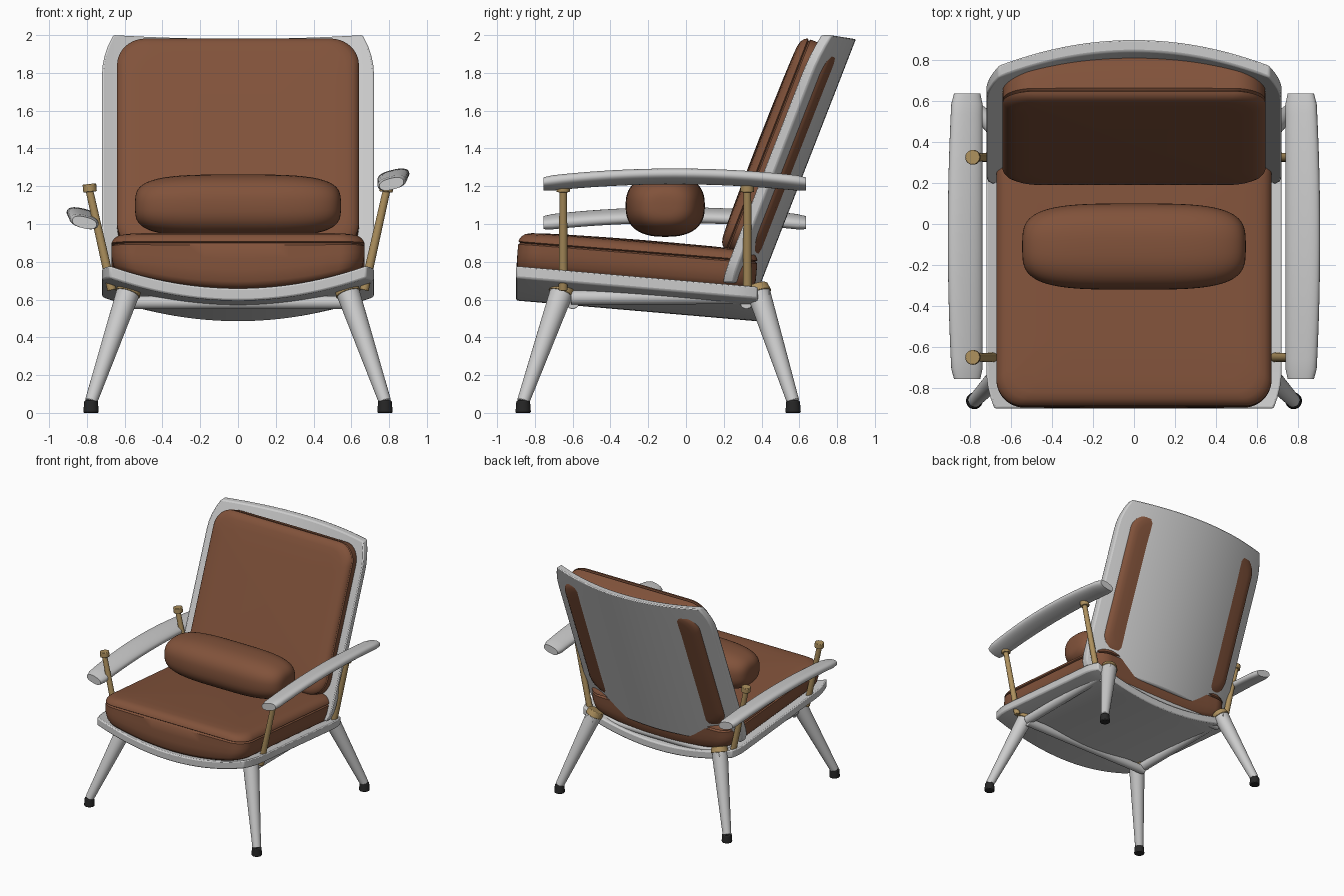
import bpy, bmesh, math
from mathutils import Vector, Matrix

if "Cube" in bpy.data.objects:
    bpy.data.objects.remove(bpy.data.objects["Cube"])


def material(name, rgb):
    m = bpy.data.materials.new(name)
    m.diffuse_color = (*rgb, 1)
    m.use_nodes = True
    m.node_tree.nodes["Principled BSDF"].inputs["Base Color"].default_value = m.diffuse_color
    return m


LEATHER = material("leather", (0.22, 0.085, 0.043))
BRASS = material("brass", (0.42, 0.28, 0.11))
RUBBER = material("rubber", (0.02, 0.02, 0.02))


def finish(bm, name, mat=None, angle=35, bevel=0):
    bmesh.ops.recalc_face_normals(bm, faces=bm.faces)
    me = bpy.data.meshes.new(name)
    bm.to_mesh(me)
    bm.free()
    ob = bpy.data.objects.new(name, me)
    bpy.context.collection.objects.link(ob)
    if mat:
        me.materials.append(mat)
    if bevel:
        b = ob.modifiers.new("bevel", 'BEVEL')
        b.width, b.segments, b.limit_method = bevel, 2, 'ANGLE'
        b.angle_limit = math.radians(50)
    bpy.ops.object.select_all(action='DESELECT')
    ob.select_set(True)
    bpy.context.view_layer.objects.active = ob
    bpy.ops.object.shade_smooth_by_angle(angle=math.radians(angle))
    return ob


def loft(rings):
    """Skin a list of closed point rings and cap both ends."""
    bm = bmesh.new()
    vs = [[bm.verts.new(p) for p in r] for r in rings]
    n = len(vs[0])
    for a, b in zip(vs, vs[1:]):
        for i in range(n):
            j = (i + 1) % n
            bm.faces.new((a[i], a[j], b[j], b[i]))
    bm.faces.new(vs[0])
    bm.faces.new(vs[-1])
    return bm


def rod(name, a, b, r1, r2, mat=None, bevel=0.004):
    a, b = Vector(a), Vector(b)
    d = b - a
    bm = bmesh.new()
    m = Matrix.Translation((a + b) / 2) @ d.to_track_quat('Z', 'Y').to_matrix().to_4x4()
    bmesh.ops.create_cone(bm, cap_ends=True, segments=32, radius1=r1, radius2=r2,
                          depth=d.length, matrix=m)
    return finish(bm, name, mat, bevel=bevel)


def superpt(t, e):
    c, s = math.cos(t), math.sin(t)
    return math.copysign(abs(c) ** (2 / e), c), math.copysign(abs(s) ** (2 / e), s)


def cushion(name, hw, hl, radius, profile, sag, loc, tilt):
    outline = []
    for k, (sx, sy) in enumerate(((1, 1), (-1, 1), (-1, -1), (1, -1))):
        for i in range(13):
            t = math.pi / 2 * (k + i / 12)
            outline.append((sx * (hw - radius) + radius * math.cos(t),
                            sy * (hl - radius) + radius * math.sin(t)))
        # extra points along the edge so the bent underside stays smooth
        nx, ny = ((-1, 1), (-1, -1), (1, -1), (1, 1))[k]
        t = math.pi / 2 * (k + 1)
        q = (nx * (hw - radius) + radius * math.cos(t), ny * (hl - radius) + radius * math.sin(t))
        p = outline[-1]
        outline += [(p[0] + (q[0] - p[0]) * i / 12, p[1] + (q[1] - p[1]) * i / 12)
                    for i in range(1, 12)]
    rings = []
    for s, z in profile:
        w = min(1, max(0, -z / 0.1)) * sag
        rings.append([(x * s, y * s, z - w * (1 - (x * s / hw) ** 2)) for x, y in outline])
    bm = loft(rings)
    bm.transform(Matrix.Translation(loc) @ Matrix.Rotation(tilt, 4, 'X'))
    return finish(bm, name, LEATHER, 40)


def cushion_profile(top, bottom):
    """Puffed top, grooved seam at zero, deeper underside."""
    up = [(.02, 1.12), (.3, 1.1), (.6, 1.06), (.8, 1.0), (.9, .93), (.95, .8), (.98, .55), (.994, .3)]
    down = [(1, .3), (.998, .5), (.985, .75), (.965, .9), (.93, .98), (.88, 1), (.8, 1),
            (.6, 1), (.4, 1), (.2, 1), (.02, 1)]
    seam = [(1, .007), (.982, 0), (1, -.007)]
    return [(s, z * top) for s, z in up] + seam + [(s, -z * bottom) for s, z in down]


def shell(name, point, thickness):
    """Bent sheet: point(u, v) with u in -1..1 and v in 0..1, thickened by a vector."""
    bm = bmesh.new()
    g = [[bm.verts.new(point(-1 + i / 16, j / 24)) for i in range(33)] for j in range(25)]
    for j in range(24):
        for i in range(32):
            bm.faces.new((g[j][i], g[j][i + 1], g[j + 1][i + 1], g[j + 1][i]))
    ext = bmesh.ops.extrude_face_region(bm, geom=bm.faces[:], use_keep_orig=True)
    moved = [e for e in ext['geom'] if isinstance(e, bmesh.types.BMVert)]
    bmesh.ops.translate(bm, verts=moved, vec=thickness)
    return finish(bm, name, bevel=0.01)


# Seat and back shells
def seat_point(u, v):
    w = .72 - .04 * max(0, 1 - v / .15) ** 2 - .03 * max(0, (v - .9) / .1) ** 2
    y = -.9 + 1.28 * v
    return (w * u, y, .78 - .086 * (y + .9) - .12 * (1 - u * u))


def back_point(u, v):
    w = .72 - .06 * max(0, (v - .84) / .16) ** 2 - .03 * max(0, 1 - v / .08) ** 2
    return (w * u, .18 + .51 * v + .15 * (1 - (w * u / .72) ** 2),
            .69 + 1.31 * v - .02 * (1 - u * u))


shell("seat_shell", seat_point, (0, 0, -.065))
shell("back_shell", back_point, (0, .06, 0))

# Cushions
cushion("seat_cushion", .67, .635, .13, cushion_profile(.06, .14), .10,
        (0, -.255, .85), -.08)
cushion("back_cushion", .64, .60, .15, cushion_profile(.05, .145), .05,
        (0, .435, 1.42), math.radians(68.7))

# Lumbar pillow
rings = []
for i in range(41):
    cx, r = superpt(math.pi * (.004 + .992 * i / 40), 3.6)
    rings.append([(.545 * cx, -.11 + .21 * r * a, 1.097 + .165 * r * b)
                  for a, b in (superpt(2 * math.pi * k / 48, 2.5) for k in range(48))])
finish(loft(rings), "lumbar_pillow", LEATHER, 60)

# Armrests (the left one sits lower on its posts), posts and legs
for sx, side, drop in ((1, "right", 0), (-1, "left", .205)):
    rings = []
    tilt = math.radians(14)
    for i in range(29):
        t = -1 + i / 14
        bow = 1 - t * t
        end = .86 if abs(t) == 1 else 1
        w, h = (.076 + .01 * bow) * end, .035 * end
        cx = .737 + .076 + .01 * bow
        cz = 1.212 + .04 * bow - drop
        ring = []
        for k in range(32):
            a, b = superpt(2 * math.pi * k / 32, 2.4)
            a, b = a * w, b * h
            ring.append((sx * (cx + a * math.cos(tilt) - b * math.sin(tilt)),
                         -.06 + .695 * t, cz + a * math.sin(tilt) + b * math.cos(tilt)))
        rings.append(ring)
    finish(loft(rings), side + "_armrest", None, 40)

    for y, end in ((-.65, "front"), (.325, "rear")):
        tag = f"{side}_{end}_"
        rod(tag + "arm_post", (sx * .668, y, .65), (sx * .787, y, 1.18), .024, .02, BRASS)
        rod(tag + "post_cap", (sx * .783, y, 1.17), (sx * .787, y, 1.212), .036, .036, BRASS)

    for top_y, foot_y, end in ((-.66, -.862, "front"), (.385, .567, "rear")):
        tag = f"{side}_{end}_"
        top = Vector((sx * .583, top_y, .635))
        foot = Vector((sx * .778, foot_y, .06))
        up = (top - foot).normalized()
        rod(tag + "leg", foot, top, .033, .062)
        rod(tag + "leg_collar", top - up * .005, top + up * .04, .068, .06, BRASS)
        rod(tag + "foot", (foot.x, foot.y, 0), (foot.x, foot.y, .065), .041, .036, RUBBER, .006)

    # Side rails
    rod(side + "_side_rail", (sx * .59, -.61, .61), (sx * .59, .445, .615), .038, .038)

# Cross rails under the seat
for y, end in ((-.6, "front"), (.32, "rear")):
    rod(end + "_cross_rail", (-.6, y, .585), (.6, y, .585), .035, .035)
